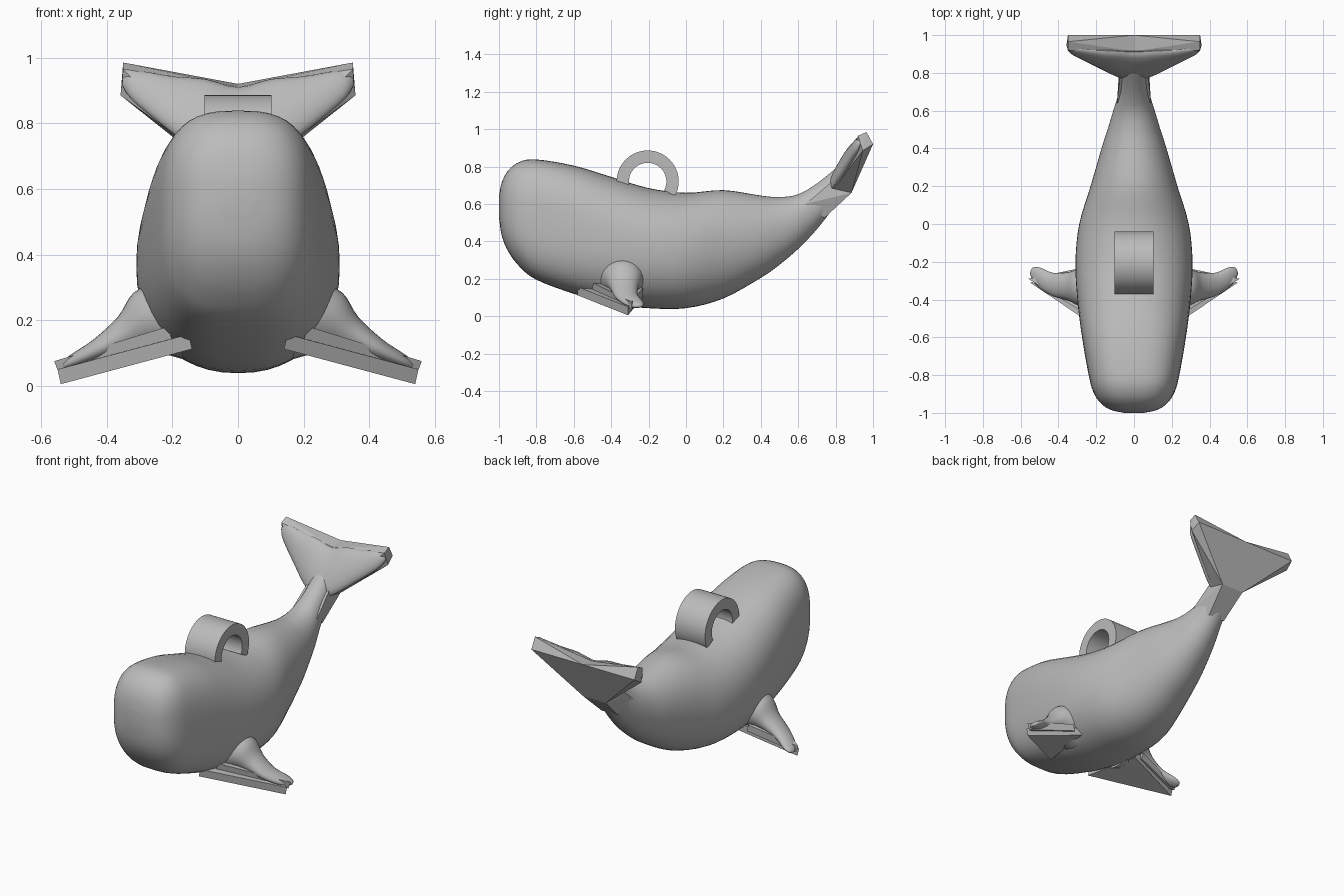
import bpy, bmesh, math
from mathutils import Vector

cube = bpy.data.objects.get("Cube")
if cube:
    bpy.data.objects.remove(cube, do_unlink=True)

GREY = (0.5, 0.5, 0.5)
grey = bpy.data.materials.new("plain grey")
grey.use_nodes = True
grey.diffuse_color = (*GREY, 1)
grey.node_tree.nodes["Principled BSDF"].inputs["Base Color"].default_value = (*GREY, 1)


def add_object(name, bm, angle):
    bmesh.ops.recalc_face_normals(bm, faces=bm.faces)
    mesh = bpy.data.meshes.new(name)
    bm.to_mesh(mesh)
    bm.free()
    mesh.materials.append(grey)
    ob = bpy.data.objects.new(name, mesh)
    bpy.context.collection.objects.link(ob)
    bpy.ops.object.select_all(action='DESELECT')
    bpy.context.view_layer.objects.active = ob
    ob.select_set(True)
    if angle:
        bpy.ops.object.shade_smooth_by_angle(angle=math.radians(angle))
    return ob


def smooth_rows(rows, steps=4):
    """Interpolate section parameters with a Catmull-Rom spline."""
    pts = [rows[0]] + list(rows) + [rows[-1]]
    out = []
    for a, b, c, d in zip(pts, pts[1:], pts[2:], pts[3:]):
        for s in range(steps):
            t = s / steps
            out.append([0.5 * (2*q + (r - p)*t + (2*p - 5*q + 4*r - u)*t*t
                               + (3*q - p - 3*r + u)*t**3)
                        for p, q, r, u in zip(a, b, c, d)])
    return out + [list(rows[-1])]


def loft(name, rings, angle=50):
    bm = bmesh.new()
    loops = [[bm.verts.new(p) for p in ring] for ring in rings]
    n = len(loops[0])
    for a, b in zip(loops, loops[1:]):
        for i in range(n):
            j = (i + 1) % n
            bm.faces.new((a[i], a[j], b[j], b[i]))
    bm.faces.new(loops[0])
    bm.faces.new(loops[-1])
    return add_object(name, bm, angle)


def hull(name, points):
    bm = bmesh.new()
    for p in points:
        bm.verts.new(p)
    res = bmesh.ops.convex_hull(bm, input=bm.verts)
    spare = [v for v in res["geom_interior"] if isinstance(v, bmesh.types.BMVert)]
    bmesh.ops.delete(bm, geom=spare, context='VERTS')
    bmesh.ops.dissolve_limit(bm, angle_limit=0.03, verts=bm.verts, edges=bm.edges)
    return add_object(name, bm, 0)


def circle(n):
    return [(math.cos(2*math.pi*i/n), math.sin(2*math.pi*i/n)) for i in range(n)]


def power(v, n):
    return math.copysign(abs(v) ** (2 / n), v)


# Body: rounded sections along y (y, bottom, top, half width, squareness)
body = [
    (-1.0, .53, .64, .05, 2.4), (-.985, .43, .715, .12, 2.5),
    (-.95, .345, .78, .175, 2.7), (-.89, .265, .825, .215, 2.8),
    (-.8, .195, .838, .24, 2.9), (-.6, .12, .805, .275, 2.7),
    (-.4, .065, .745, .30, 2.4), (-.2, .043, .685, .31, 2.25),
    (0, .043, .66, .29, 2.15), (.2, .095, .674, .23, 2.1),
    (.4, .205, .645, .172, 2.1), (.5, .275, .637, .14, 2.1),
    (.6, .36, .652, .11, 2.1), (.7, .465, .71, .08, 2.1),
    (.8, .595, .79, .068, 2.1), (.86, .68, .84, .06, 2.1)]
rings = []
for y, low, high, w, n in smooth_rows(body):
    rings.append([(w * power(c, n), y, (low + high)/2 + (high - low)/2 * power(s, n))
                  for c, s in circle(48)])
loft("body", rings)

# Rounded tail flukes: sections along x (x, low y, low z, high y, high z, thickness)
half = [
    (0, .76, .66, .91, .91, .035), (.1, .79, .695, .915, .935, .035),
    (.2, .84, .77, .92, .943, .03), (.3, .89, .85, .93, .96, .022),
    (.335, .91, .885, .932, .955, .016), (.352, .925, .915, .93, .935, .005)]
fluke = [(-r[0], *r[1:]) for r in reversed(half[1:])] + half
rings = []
for x, y0, z0, y1, z1, t in smooth_rows(fluke, 3):
    low, high = Vector((x, y0, z0)), Vector((x, y1, z1))
    normal = Vector((0, z1 - z0, y0 - y1)).normalized()
    rings.append([(low + high)/2 + (high - low)/2 * c + normal * t * s
                  for c, s in circle(20)])
loft("tail_flukes", rings)

# Faceted wedge under the tail
hull("tail_stem", [(m * x, y, z) for m in (-1, 1) for x, y, z in (
    (.075, .78, .72), (.075, .885, .66), (.055, .74, .525), (.09, .64, .6))])

fin = [
    (.2, -.34, .2, .14, .12), (.29, -.335, .195, .1, .09),
    (.35, -.33, .155, .075, .055), (.43, -.32, .11, .062, .032),
    (.5, -.285, .075, .055, .022), (.535, -.265, .058, .035, .014),
    (.548, -.26, .052, .01, .006)]

for side, m in (("left", 1), ("right", -1)):
    # Faceted back plate of the flukes
    hull(side + "_fluke_plate", [(m * x, y, z) for x, y, z in (
        (.35, .965, .985), (.35, 1, .92), (.358, .945, .885), (.35, .92, .965),
        (.075, .885, .66), (.075, .79, .68), (0, .885, .66), (0, .79, .68),
        (0, 1, .92), (0, .915, .91))])

    # Rounded flipper
    rings = []
    for x, y, z, ry, rz in smooth_rows(fin):
        rings.append([(m * (x + .3 * rz * s), y + ry * c, z + rz * s)
                      for c, s in circle(24)])
    loft(side + "_flipper", rings)

    # Triangular plates beneath the flipper
    plate = [(.14, -.58, .112), (.54, -.31, .005), (.2, -.23, .1)]
    hull(side + "_flipper_plate",
         [(m * (x + .01 * k), y, z + .045 * k) for x, y, z in plate for k in (0, 1)])
    step = [(.2, -.5, .14), (.33, -.42, .1), (.545, -.29, .035), (.25, -.23, .11)]
    hull(side + "_flipper_step",
         [(m * (x + .015 * k), y, z + .04 * k) for x, y, z in step for k in (0, 1)])

# Carrying loop on the back
rings = []
for i in range(41):
    a = math.radians(-28 + 228 * i / 40)
    rings.append([(x, -.205 + r * math.cos(a), .72 + r * math.sin(a))
                  for x, r in ((-.102, .1), (.102, .1), (.102, .166), (-.102, .166))])
loft("back_loop", rings, 30)
